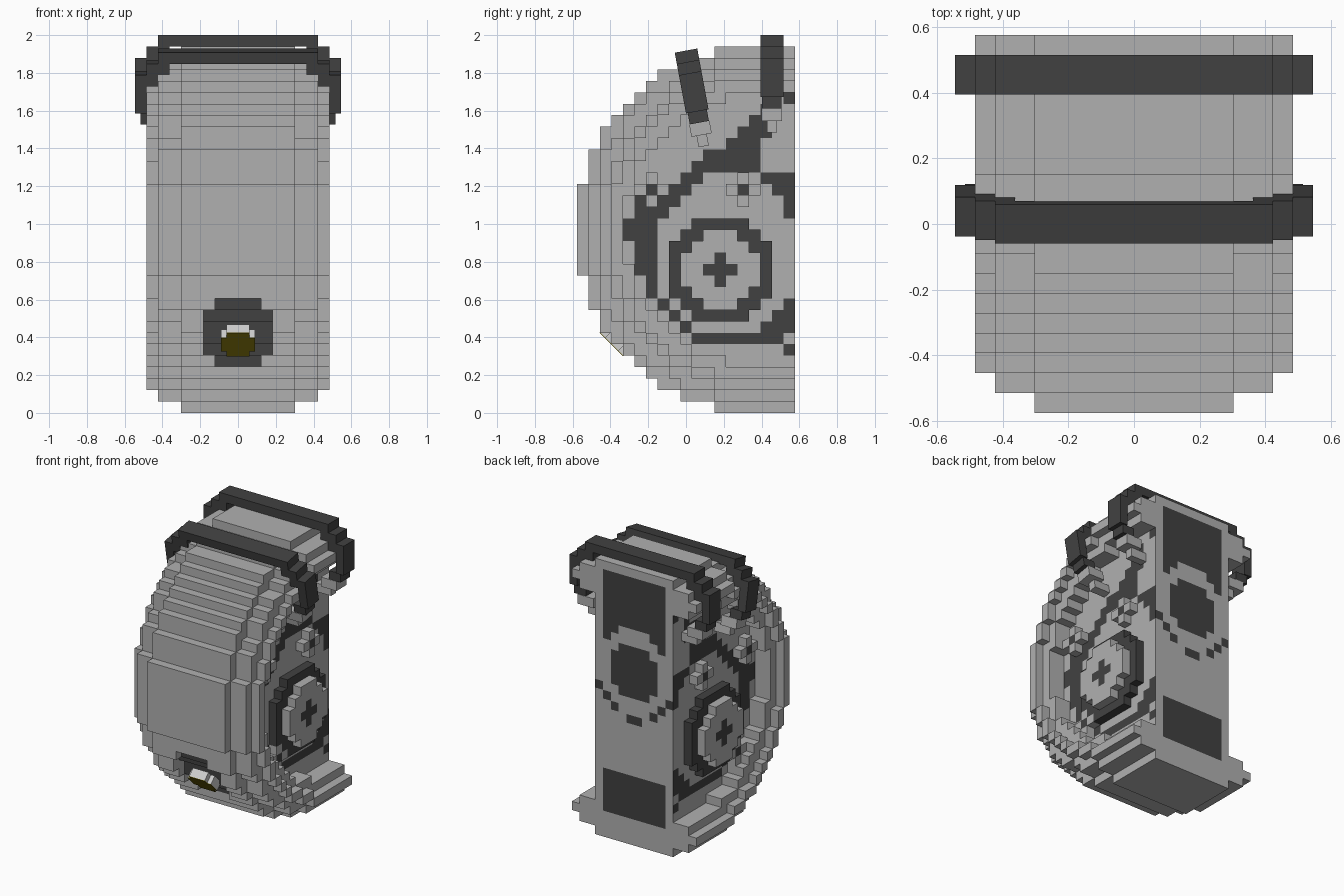
import bpy, bmesh, math
from mathutils import Vector

if "Cube" in bpy.data.objects:
    bpy.data.objects.remove(bpy.data.objects["Cube"], do_unlink=True)

U = 2 / 33                      # size of one block
LIGHT, DARK, YELLOW, WHITE = range(4)


def material(name, rgb):
    m = bpy.data.materials.new(name)
    m.use_nodes = True
    m.diffuse_color = (*rgb, 1)
    m.node_tree.nodes["Principled BSDF"].inputs["Base Color"].default_value = (*rgb, 1)
    return m


MATS = [material("light grey", (0.434, 0.434, 0.434)),
        material("charcoal", (0.053, 0.053, 0.053)),
        material("lamp yellow", (0.2, 0.16, 0.004)),
        material("lamp white", (0.62, 0.62, 0.62))]


def finish(name, bm, loc=(0, 0, 0), tilt=0):
    mesh = bpy.data.meshes.new(name)
    bm.to_mesh(mesh)
    bm.free()
    for m in MATS:
        mesh.materials.append(m)
    ob = bpy.data.objects.new(name, mesh)
    ob.location = loc
    ob.rotation_euler.x = math.radians(tilt)
    bpy.context.collection.objects.link(ob)
    return ob


def blocks(name, solid, colour):
    """Skin of all blocks where solid(a, j, k); a counts outwards from the middle on both sides."""
    bm = bmesh.new()
    cache = {}

    def side(i):
        return i if i >= 0 else -i - 1

    def vert(p):
        if p not in cache:
            cache[p] = bm.verts.new((p[0] * U, (p[1] - 9.5) * U, p[2] * U))
        return cache[p]

    for i in range(-9, 9):
        for j in range(19):
            for k in range(32):
                if not solid(side(i), j, k):
                    continue
                for axis in range(3):
                    for step in (-1, 1):
                        n = [i, j, k]
                        n[axis] += step
                        if 0 <= n[1] < 19 and 0 <= n[2] < 32 and solid(side(n[0]), n[1], n[2]):
                            continue
                        b, c = (axis + 1) % 3, (axis + 2) % 3
                        quad = []
                        for s, t in ((0, 0), (1, 0), (1, 1), (0, 1)):
                            p = [i, j, k]
                            p[axis] += step > 0
                            p[b] += s
                            p[c] += t
                            quad.append(vert(tuple(p)))
                        face = bm.faces.new(quad if step > 0 else quad[::-1])
                        face.material_index = colour(side(i), j, k, axis, step)
    return finish(name, bm)


def box(bm, lo, hi, mat):
    lo, hi = Vector(lo), Vector(hi)
    made = bmesh.ops.create_cube(bm, size=1)["verts"]
    for v in made:
        v.co = (lo + hi) / 2 + v.co * (hi - lo)
    for f in {f for v in made for f in v.link_faces}:
        f.material_index = mat


# Main shell: stepped wheel cut flat at the back, with a raised rim around recessed sides
def disc(radius, j, k):
    h = abs(k - 15.5)
    return h < radius and abs(j - 15.5) < round(math.sqrt(radius ** 2 - h ** 2))


def socket(a, j, k):
    return j < 9 and 4 <= k <= 9 and (a < 2 or a < 3 and 5 <= k <= 8)


def shell(a, j, k):
    if a < 5:
        return disc(15 if socket(a, j, k) else 16, j, k)
    if a < 7:
        return disc(15, j, k) and not disc(12, j, k)
    return a < 8 and disc(14, j, k) and not disc(13, j, k)


# Painted patches on the recessed sides: row, first and last column
SPANS = [(27, 18, 18), (26, 16, 16), (25, 15, 16), (24, 14, 16), (23, 13, 15), (22, 11, 15),
         (21, 10, 15), (20, 9, 10), (20, 16, 18), (19, 8, 9), (19, 17, 18), (18, 5, 5),
         (18, 7, 8), (18, 18, 18), (17, 5, 7), (17, 18, 18), (16, 4, 6), (15, 4, 6),
         (14, 5, 6), (13, 5, 6), (12, 5, 6), (11, 6, 6), (10, 6, 6), (9, 7, 7), (9, 18, 18),
         (8, 8, 8), (8, 17, 18), (7, 9, 9), (7, 16, 18), (6, 10, 17), (5, 18, 18)]
PATCH = {(j, k) for k, first, last in SPANS for j in range(first, last + 1)}


def shell_colour(a, j, k, axis, step):
    if axis == 0:
        return DARK if a == 4 and (j, k) in PATCH else LIGHT
    if axis == 1 and step > 0 and j == 18 and a < 5:
        r = math.hypot(a + 0.5, k - 19.5)
        if r < 3.3:
            return DARK
        if r < 4.9:
            return LIGHT
        lower = k < 20 and r < 5.7
        upper = a < 4 and 20 <= k < 31
        plate = a < 4 and 3 <= k < 8
        return DARK if lower or upper or plate else LIGHT
    return DARK if socket(a, j, k) else LIGHT


blocks("shell", shell, shell_colour)


# Side medallions: dark ring with a thicker light hub and a dark cross
def offset(j, k):
    return abs(j - 12) + abs(k - 12), max(abs(j - 12), abs(k - 12))


def hub(j, k):
    total, most = offset(j, k)
    return total <= 4 and most <= 3


def ring(a, j, k):
    total, most = offset(j, k)
    return a == 5 and total <= 6 and most <= 4 and not hub(j, k)


def hub_colour(a, j, k, axis, step):
    return DARK if axis == 0 and offset(j, k)[0] <= 1 else LIGHT


blocks("medallion_ring", ring, lambda *cell: DARK)
blocks("medallion_hub", lambda a, j, k: a in (5, 6) and hub(j, k), hub_colour)

# Small plus-shaped studs on the sides
STUDS = [(14, 19), (6, 19), (8, 8)]


def stud(a, j, k):
    return a == 5 and any(abs(j - y) + abs(k - z) <= 1 for y, z in STUDS) and not ring(a, j, k)


blocks("side_studs", stud, lambda a, j, k, axis, step: DARK if (j, k) in STUDS else LIGHT)


# Straps: stepped arches over the top whose light ends hook into the sides
def strap(name, loc, tilt):
    bm = bmesh.new()
    box(bm, (-7 * U, -U, -U), (7 * U, U, 0), DARK)
    legs = [(6, 8, -2, -1, 1, DARK), (7, 8, -3, -2, 1, DARK), (8, 9, -5.4, -2, 1, DARK),
            (7, 8.5, -6.4, -5.4, 0.85, DARK), (6, 8, -7.5, -6.4, 0.9, LIGHT),
            (5, 7, -8.5, -7.5, 0.45, LIGHT)]
    for x0, x1, z0, z1, w, mat in legs:
        for lo, hi in ((x0, x1), (-x1, -x0)):
            box(bm, (lo * U, -w * U, z0 * U), (hi * U, w * U, z1 * U), mat)
    finish(name, bm, loc, tilt)


strap("rear_strap", (0, 0.455, 2), 0)
strap("front_strap", (0, 0, 1.918), 10.5)

# Lamp: white block with cut corners and a yellow lens, tipped downwards
bm = bmesh.new()
for half_x, half_z in ((0.06, 0.088), (0.09, 0.05)):
    box(bm, (-half_x, 0, -half_z), (half_x, 0.06, half_z), WHITE)
    box(bm, (-half_x, -0.004, -half_z), (half_x, 0, half_z), YELLOW)
finish("front_lamp", bm, (0, -0.393, 0.364), 45)
